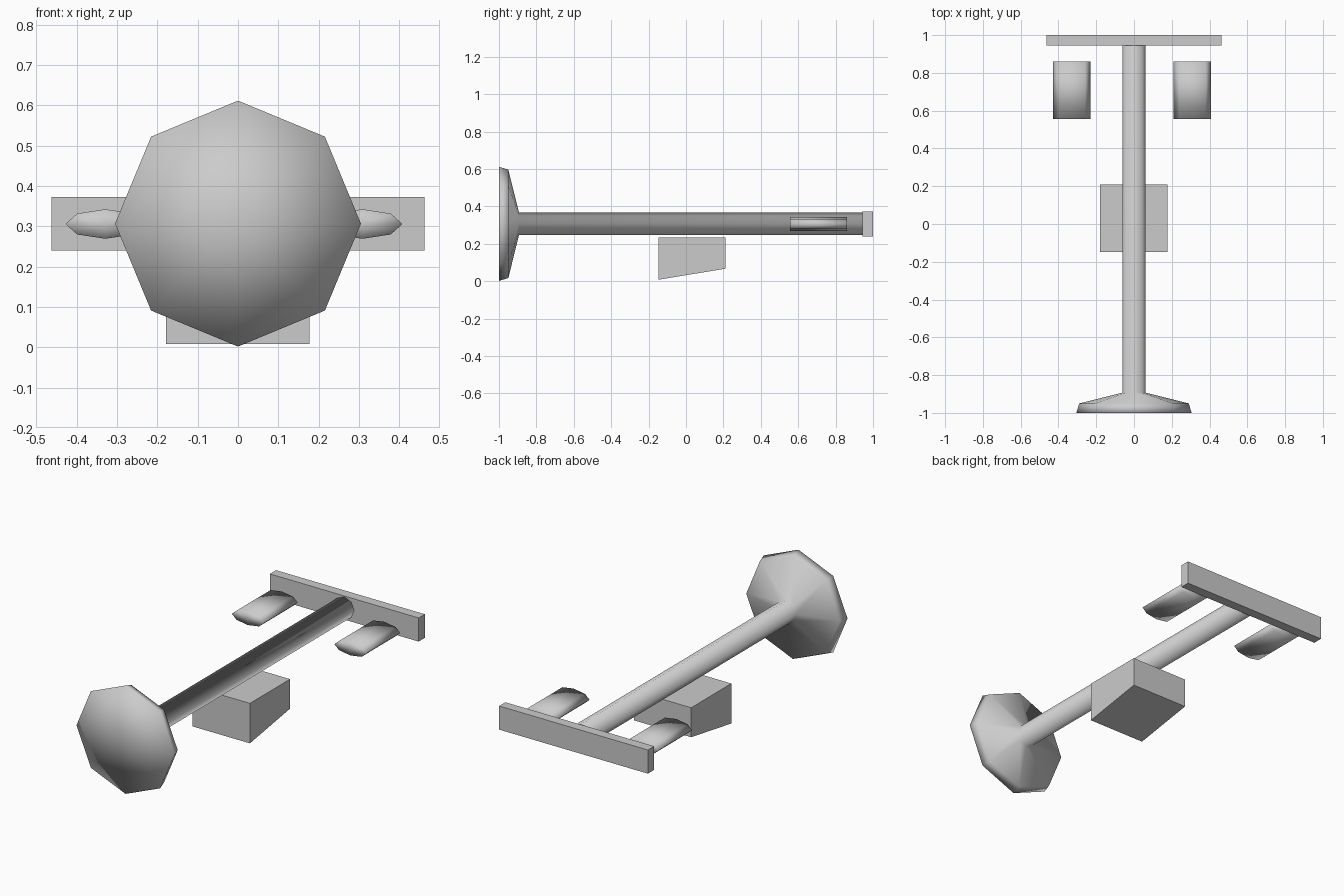
import bpy, bmesh, math

if "Cube" in bpy.data.objects:
    bpy.data.objects.remove(bpy.data.objects["Cube"])

AXIS_Z = 0.307


def finish(bm, name, smooth):
    bmesh.ops.recalc_face_normals(bm, faces=bm.faces)
    mesh = bpy.data.meshes.new(name)
    bm.to_mesh(mesh)
    bm.free()
    for p in mesh.polygons:
        p.use_smooth = smooth
    obj = bpy.data.objects.new(name, mesh)
    bpy.context.collection.objects.link(obj)
    return obj


def lathe_y(name, profile, cx=0.0, cz=AXIS_Z, flat=1.0, sides=8):
    """Capped body of eight-sided rings along y; profile is (y, radius)."""
    bm = bmesh.new()
    rings = []
    for y, r in profile:
        rings.append([bm.verts.new((cx + r * math.cos(2 * math.pi * i / sides), y,
                                    cz + flat * r * math.sin(2 * math.pi * i / sides)))
                      for i in range(sides)])
    for a, b in zip(rings, rings[1:]):
        for i in range(sides):
            j = (i + 1) % sides
            bm.faces.new((a[i], a[j], b[j], b[i]))
    for ring, (y, r) in ((rings[0], profile[0]), (rings[-1], profile[-1])):
        c = bm.verts.new((cx, y, cz))
        for i in range(sides):
            bm.faces.new((ring[i], ring[(i + 1) % sides], c))
    return finish(bm, name, True)


def prism_x(name, x0, x1, outline):
    """Flat-faced block: a (y, z) outline extruded along x."""
    bm = bmesh.new()
    face = bm.faces.new([bm.verts.new((x0, y, z)) for y, z in outline])
    new = bmesh.ops.extrude_face_region(bm, geom=[face])["geom"]
    verts = [v for v in new if isinstance(v, bmesh.types.BMVert)]
    bmesh.ops.translate(bm, verts=verts, vec=(x1 - x0, 0, 0))
    return finish(bm, name, False)


# Front disc flaring out of the long shaft
lathe_y("disc_and_shaft", [(-1.0, 0.305), (-0.95, 0.29), (-0.893, 0.061), (0.955, 0.061)])

# Crossbar at the back end
prism_x("rear_crossbar", -0.463, 0.463,
        [(0.945, 0.24), (1.0, 0.24), (1.0, 0.373), (0.945, 0.373)])

# Sloped box below the shaft
prism_x("lower_box", -0.179, 0.177,
        [(-0.147, 0.008), (0.21, 0.067), (0.21, 0.233), (-0.147, 0.233)])

# Flattened pods either side of the shaft
for side, x in (("left", -0.329), ("right", 0.309)):
    lathe_y(side + "_pod", [(0.557, 0.099), (0.86, 0.099)], cx=x, cz=0.306, flat=0.37)
